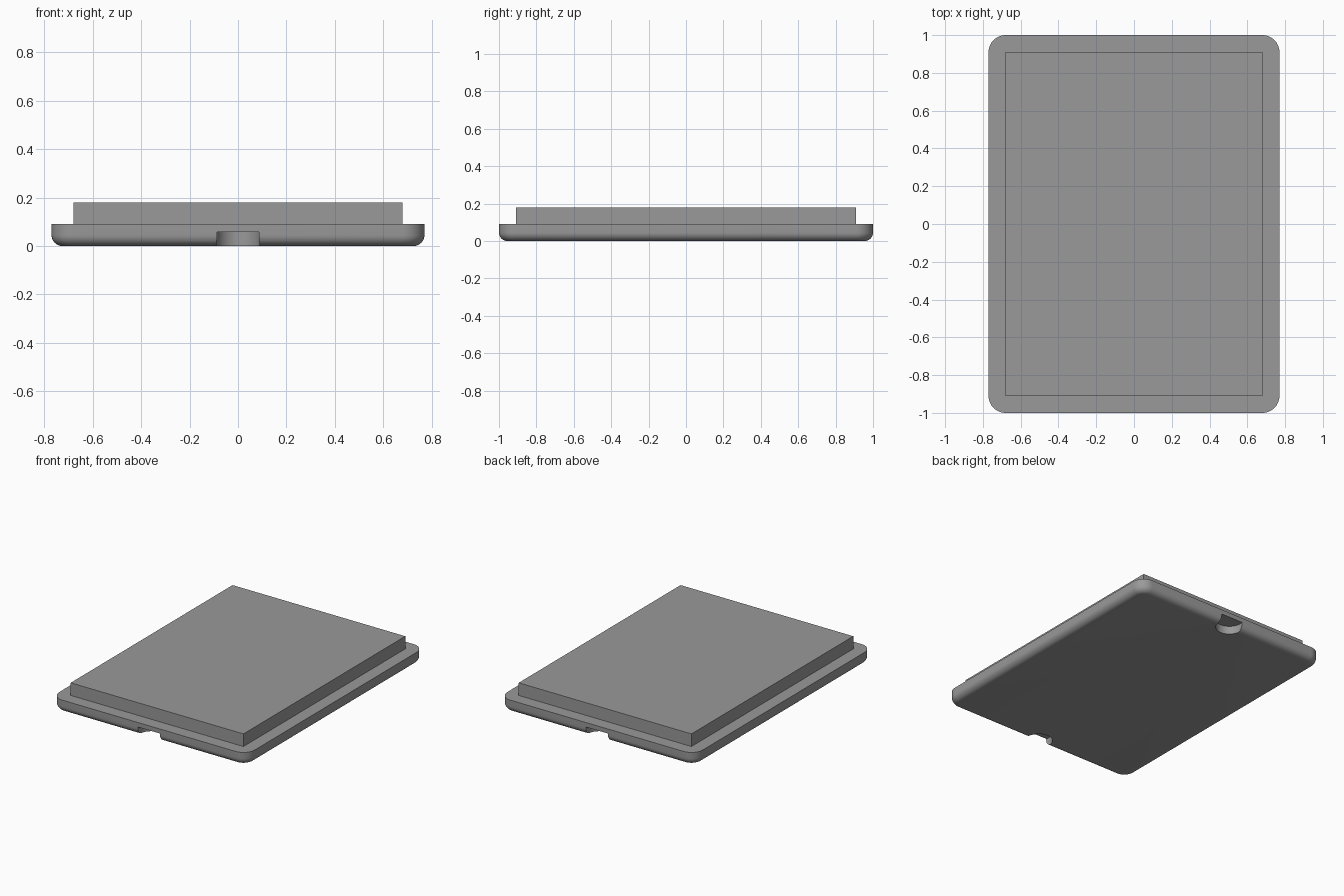
import bpy, bmesh, math

if "Cube" in bpy.data.objects:
    bpy.data.objects.remove(bpy.data.objects["Cube"])

HX, HY = 0.77, 1.0        # half size of the flange
R, FILLET = 0.09, 0.045   # corner radius, bottom edge rounding
FLANGE_TOP, TOP = 0.09, 0.18

grey = bpy.data.materials.new("mid grey")
grey.diffuse_color = (0.32, 0.32, 0.32, 1)
grey.use_nodes = True
grey.node_tree.nodes["Principled BSDF"].inputs["Base Color"].default_value = grey.diffuse_color


def finish(name, bm):
    bmesh.ops.recalc_face_normals(bm, faces=bm.faces)
    mesh = bpy.data.meshes.new(name)
    bm.to_mesh(mesh)
    bm.free()
    mesh.materials.append(grey)
    obj = bpy.data.objects.new(name, mesh)
    bpy.context.collection.objects.link(obj)
    return obj


def select(obj):
    bpy.ops.object.select_all(action='DESELECT')
    obj.select_set(True)
    bpy.context.view_layer.objects.active = obj


def rounded_ring(bm, radius, z, steps=12):
    """Rounded rectangle whose corner centres stay put as the radius changes."""
    ring = []
    for q, (sx, sy) in enumerate([(1, 1), (-1, 1), (-1, -1), (1, -1)]):
        for i in range(steps + 1):
            a = math.pi / 2 * (q + i / steps)
            ring.append(bm.verts.new((sx * (HX - R) + radius * math.cos(a),
                                      sy * (HY - R) + radius * math.sin(a), z)))
    return ring


# Flange: rounded plate with a rounded lower edge
bm = bmesh.new()
levels = []
for i in range(9):
    a = math.pi / 2 * i / 8
    levels.append((R - FILLET + FILLET * math.sin(a), FILLET * (1 - math.cos(a))))
levels.append((R, FLANGE_TOP))
rings = [rounded_ring(bm, r, z) for r, z in levels]
for lo, hi in zip(rings, rings[1:]):
    n = len(lo)
    for i in range(n):
        bm.faces.new((lo[i], lo[(i + 1) % n], hi[(i + 1) % n], hi[i]))
bm.faces.new(rings[0][::-1])
bm.faces.new(rings[-1])
flange = finish("lid_flange", bm)

# Half-round finger notches in the front and back edges
for side in (-1, 1):
    bpy.ops.mesh.primitive_cylinder_add(vertices=64, radius=0.09, depth=0.158,
                                        location=(0, side * 0.975, -0.021))
    cutter = bpy.context.object
    cutter.name = "notch_cutter"
    cutter.hide_render = True
    cutter.data.materials.append(grey)
    select(flange)
    mod = flange.modifiers.new("notch", 'BOOLEAN')
    mod.operation, mod.solver, mod.object = 'DIFFERENCE', 'EXACT', cutter
    bpy.ops.object.modifier_apply(modifier=mod.name)
    bpy.data.objects.remove(cutter, do_unlink=True)

select(flange)
bpy.ops.object.shade_smooth_by_angle(angle=math.radians(30))

# Raised rectangular block that plugs into the box
bm = bmesh.new()
bmesh.ops.create_cube(bm, size=1)
z0 = FLANGE_TOP - 0.01
for v in bm.verts:
    v.co.x *= 2 * (HX - R)
    v.co.y *= 2 * (HY - R)
    v.co.z = TOP if v.co.z > 0 else z0
finish("lid_plug", bm)
